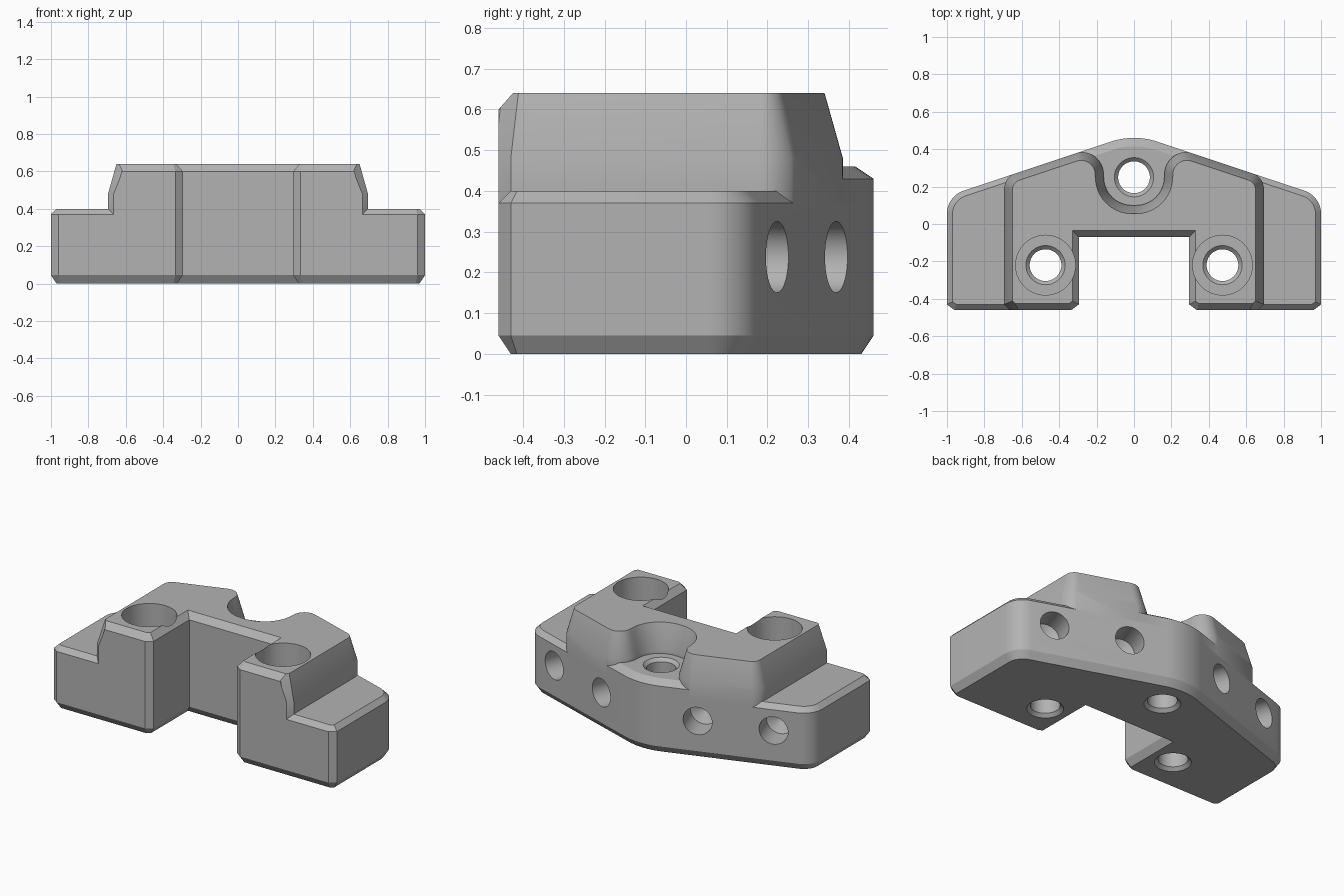
import bpy, bmesh, math
from mathutils import Vector, Matrix

if "Cube" in bpy.data.objects:
    bpy.data.objects.remove(bpy.data.objects["Cube"])

def left(v):
    return Vector((-v.y, v.x))

def outline(corners, d=0.0, n=10):
    """Inset a counter-clockwise outline by d and round its corners (x, y, radius)."""
    pts = [Vector(c[:2]) for c in corners]
    k = len(pts)
    dirs = [(pts[(i + 1) % k] - pts[i]).normalized() for i in range(k)]
    moved = []
    for i in range(k):
        a, b = left(dirs[i - 1]), left(dirs[i])
        moved.append(pts[i] + (a + b) * d / (1 + a.dot(b)))
    out = []
    for i, p in enumerate(moved):
        r, u, v = corners[i][2], dirs[i - 1], dirs[i]
        if r == 0:
            out.append(p)
            continue
        cross = u.x * v.y - u.y * v.x
        s = 1 if cross > 0 else -1
        turn = math.acos(max(-1, min(1, u.dot(v))))
        r -= s * d
        start = p - u * (r * math.tan(turn / 2))
        centre = start + left(u) * s * r
        for j in range(n + 1):
            out.append(centre + Matrix.Rotation(s * turn * j / n, 2) @ (start - centre))
    return out

def mirrored(half):
    return half + [(-x, y, r) for x, y, r in reversed(half) if x != 0]

def loft(name, rings, matrix=None):
    """Closed solid through a stack of rings."""
    bm = bmesh.new()
    rows = [[bm.verts.new(p) for p in ring] for ring in rings]
    k = len(rows[0])
    for a, b in zip(rows, rows[1:]):
        for i in range(k):
            j = (i + 1) % k
            bm.faces.new((a[i], a[j], b[j], b[i]))
    bm.faces.new(rows[0][::-1])
    bm.faces.new(rows[-1])
    if matrix:
        bm.transform(matrix)
    bmesh.ops.recalc_face_normals(bm, faces=bm.faces)
    me = bpy.data.meshes.new(name)
    bm.to_mesh(me)
    bm.free()
    ob = bpy.data.objects.new(name, me)
    bpy.context.collection.objects.link(ob)
    return ob

def stack(name, corners, layers):
    return loft(name, [[(p.x, p.y, z) for p in outline(corners, d)] for z, d in layers])

def drill(name, profile, matrix):
    n = 40
    return loft(name, [[(r * math.cos(math.tau * i / n), r * math.sin(math.tau * i / n), z)
                        for i in range(n)] for z, r in profile], matrix)

def combine(ob, other, operation):
    mod = ob.modifiers.new("cut", 'BOOLEAN')
    mod.operation, mod.object, mod.solver = operation, other, 'EXACT'
    bpy.context.view_layer.update()
    bpy.context.view_layer.objects.active = ob
    bpy.ops.object.modifier_apply(modifier=mod.name)
    bpy.data.objects.remove(other, do_unlink=True)

def back_y(x):
    return 0.482 - x / 3

# Plan outlines: whole footprint with front slot, and raised block with round pocket
footprint = mirrored([(0.295, -0.07, 0), (0.295, -0.43, 0), (0.335, -0.46, 0), (0.96, -0.46, 0),
                      (1, -0.43, 0), (1, back_y(1), 0.13), (0, back_y(0), 0.4)])
raised = mirrored([(0.655, -1, 0), (0.655, -0.47, 0), (0.695, -0.43, 0),
                   (0.695, back_y(0.695) + 0.004, 0.1),
                   (0.17, back_y(0.17) + 0.004, 0.12), (0.155, 0.10, 0.15)])

# Low body with chamfered top and bottom edges
body = stack("clamp_body", footprint, [(0, 0.03), (0.045, 0), (0.37, 0), (0.40, 0.03)])

# Raised block: footprint trimmed by the sloped block shape
block = stack("raised_block", footprint, [(0.37, 0), (0.60, 0), (0.64, 0.035)])
trim = stack("block_trim", raised, [(0.30, 0), (0.48, 0), (0.70, 0.062)])
combine(block, trim, 'INTERSECT')

# Pocket floor at the back
ledge = stack("pocket_floor", footprint, [(0.37, 0), (0.43, 0), (0.46, 0.045)])
limit = loft("ledge_limit", [[(-0.33, 0.02, z), (0.33, 0.02, z), (0.33, 1, z), (-0.33, 1, z)]
                             for z in (0.2, 0.7)])
combine(ledge, limit, 'INTERSECT')

combine(body, ledge, 'UNION')
combine(body, block, 'UNION')

# Vertical screw holes: two counterbored in front, one in the pocket
counterbore = [(-0.02, 0.125), (0.02, 0.085), (0.28, 0.085), (0.30, 0.105), (0.30, 0.16), (0.8, 0.16)]
plain = [(-0.02, 0.125), (0.02, 0.085), (0.44, 0.085), (0.48, 0.125)]
for x, y, profile in ((-0.473, -0.22, counterbore), (0.473, -0.22, counterbore), (0, 0.25, plain)):
    combine(body, drill("screw_hole", profile, Matrix.Translation((x, y, 0))), 'DIFFERENCE')

# Blind holes square to the slanted back faces
blind = [(-0.20, 0.005), (-0.15, 0.0875), (0.05, 0.0875)]
for side in (-1, 1):
    turn = Vector((side, 3, 0)).to_track_quat('Z', 'Y').to_matrix().to_4x4()
    for x in (0.34, 0.775):
        place = Matrix.Translation((side * x, back_y(x), 0.238)) @ turn
        combine(body, drill("back_hole", blind, place), 'DIFFERENCE')

# Finish: one grey, smooth rounds with sharp edges
grey = bpy.data.materials.new("plain_grey")
grey.diffuse_color = (0.45, 0.45, 0.45, 1)
grey.use_nodes = True
grey.node_tree.nodes["Principled BSDF"].inputs["Base Color"].default_value = grey.diffuse_color
body.data.materials.clear()
body.data.materials.append(grey)
for f in body.data.polygons:
    f.material_index = 0
bpy.ops.object.select_all(action='DESELECT')
body.select_set(True)
bpy.context.view_layer.objects.active = body
bpy.ops.object.shade_smooth_by_angle(angle=math.radians(25))
